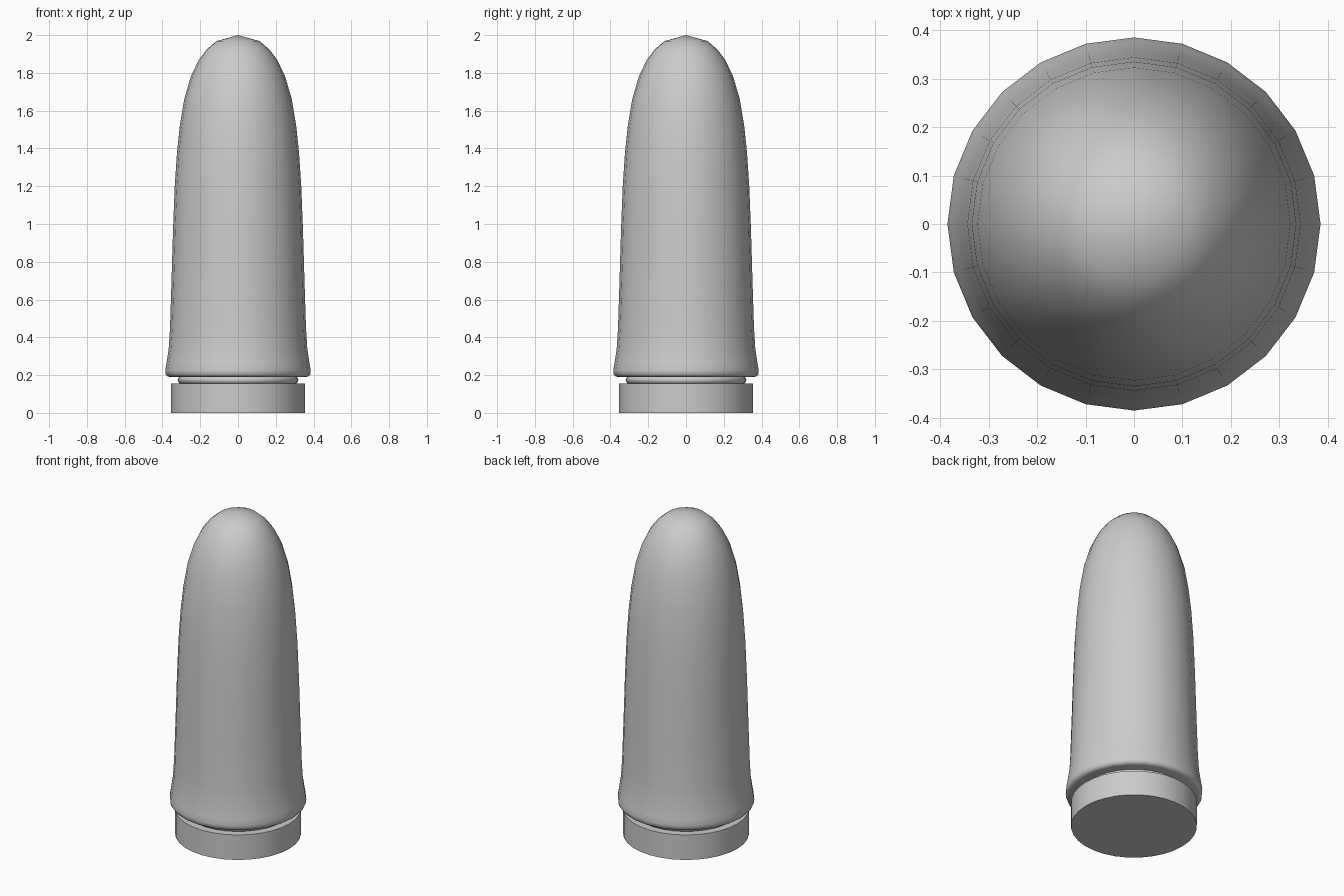
import bpy
import bmesh
import math

if "Cube" in bpy.data.objects:
    bpy.data.objects.remove(bpy.data.objects["Cube"], do_unlink=True)

grey = bpy.data.materials.new("light grey")
grey.use_nodes = True
grey.diffuse_color = (0.6, 0.6, 0.6, 1)
grey.node_tree.nodes["Principled BSDF"].inputs["Base Color"].default_value = (0.6, 0.6, 0.6, 1)


def lathe(name, profile, sides, angle):
    """Spin a list of (radius, height) points around z into a closed solid."""
    bm = bmesh.new()
    verts = [bm.verts.new((r, 0, z)) for r, z in profile]
    edges = [bm.edges.new(pair) for pair in zip(verts, verts[1:])]
    bmesh.ops.spin(bm, geom=verts + edges, axis=(0, 0, 1), cent=(0, 0, 0),
                   steps=sides, angle=math.tau, use_duplicate=False)
    bmesh.ops.remove_doubles(bm, verts=bm.verts, dist=0.0005)
    bmesh.ops.recalc_face_normals(bm, faces=bm.faces)
    mesh = bpy.data.meshes.new(name)
    bm.to_mesh(mesh)
    bm.free()
    mesh.materials.append(grey)
    obj = bpy.data.objects.new(name, mesh)
    bpy.context.collection.objects.link(obj)
    bpy.ops.object.select_all(action='DESELECT')
    obj.select_set(True)
    bpy.context.view_layer.objects.active = obj
    bpy.ops.object.shade_smooth_by_angle(angle=math.radians(angle))
    return obj


# Domed sleeve with a flared, rolled lower rim
lathe("domed_sleeve", [
    (0, 2.0), (0.115, 1.968), (0.165, 1.925), (0.208, 1.868), (0.25, 1.78),
    (0.285, 1.66), (0.308, 1.52), (0.323, 1.38), (0.335, 1.2), (0.344, 0.97),
    (0.352, 0.7), (0.36, 0.45), (0.367, 0.34), (0.379, 0.26), (0.385, 0.225),
    (0.383, 0.205), (0.374, 0.194), (0.36, 0.19), (0, 0.19)], 24, 60)

# Recessed neck ring
lathe("neck_ring", [
    (0, 0.195), (0.306, 0.195), (0.316, 0.185), (0.32, 0.175),
    (0.316, 0.163), (0.306, 0.153), (0, 0.153)], 32, 60)

# Plain round base
lathe("base", [(0, 0.155), (0.354, 0.155), (0.354, 0), (0, 0)], 32, 40)
